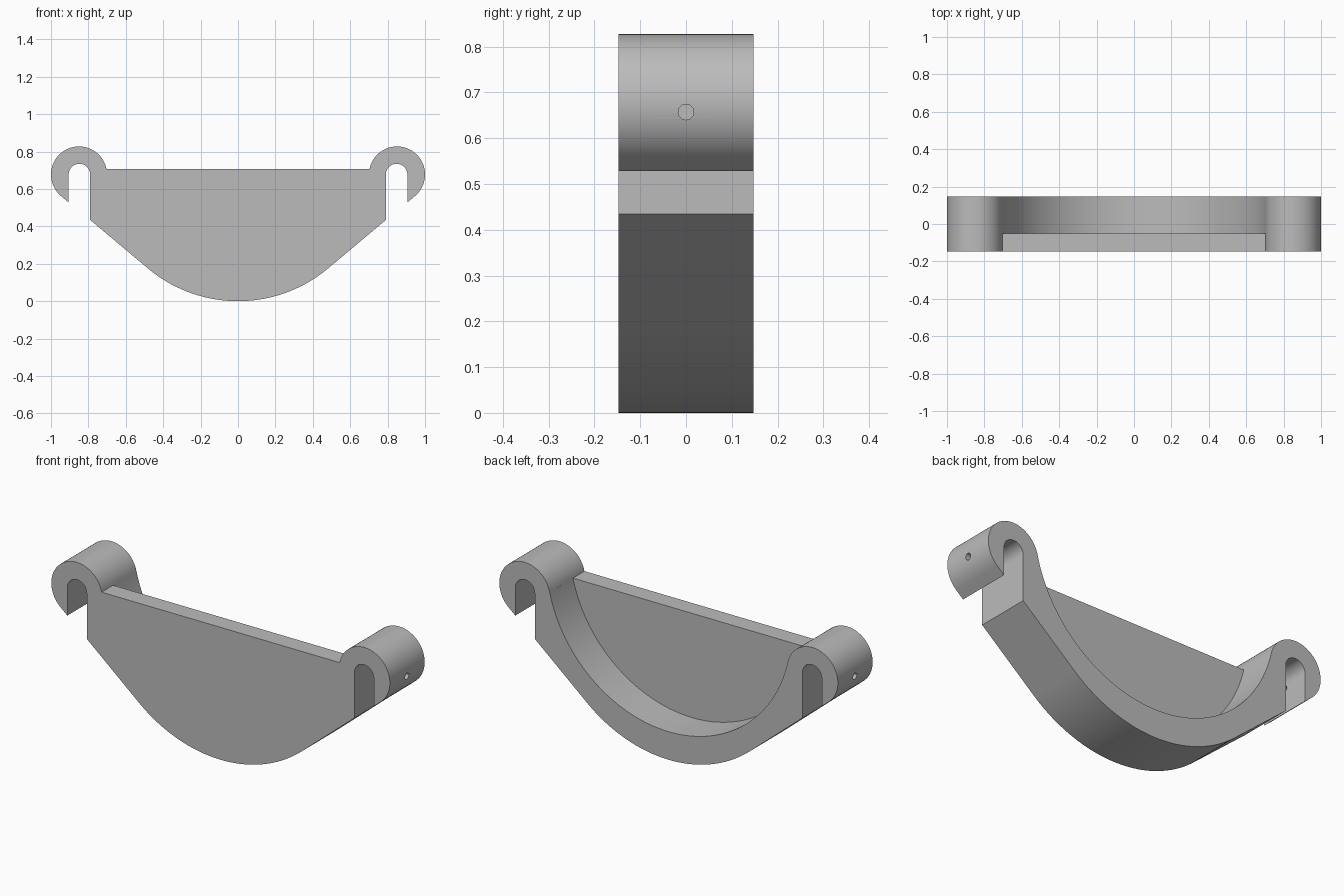
import bpy, bmesh
from math import sin, cos, radians, sqrt
from mathutils import Matrix

cube = bpy.data.objects.get("Cube")
if cube:
    bpy.data.objects.remove(cube, do_unlink=True)

HALF = 0.147            # half of the depth
TOP = 0.707             # top edge of the front plate
HOOK_X, HOOK_Z, HOOK_R = 0.85, 0.677, 0.15
SLOT_X, SLOT_R = 0.848, 0.0575
BOWL_R, POCKET_R, FLOOR = 0.75, 0.722, 0.15

grey = bpy.data.materials.new("plain grey")
grey.use_nodes = True
colour = (0.5, 0.5, 0.5, 1)
grey.diffuse_color = colour
grey.node_tree.nodes["Principled BSDF"].inputs["Base Color"].default_value = colour


def arc(cx, cz, r, start, end, n):
    angles = [radians(start + (end - start) * i / n) for i in range(n + 1)]
    return [(cx + r * cos(a), cz + r * sin(a)) for a in angles]


def mirrored(points):
    """Close a right-hand outline with its mirror image."""
    return points + [(-x, z) for x, z in reversed(points) if x > 1e-5]


def extrude(name, outline, y0, y1):
    bm = bmesh.new()
    face = bm.faces.new([bm.verts.new((x, y0, z)) for x, z in outline])
    new = bmesh.ops.extrude_face_region(bm, geom=[face])["geom"]
    moved = [v for v in new if isinstance(v, bmesh.types.BMVert)]
    bmesh.ops.translate(bm, verts=moved, vec=(0, y1 - y0, 0))
    bmesh.ops.recalc_face_normals(bm, faces=bm.faces)
    return finish(name, bm)


def finish(name, bm):
    mesh = bpy.data.meshes.new(name)
    bm.to_mesh(mesh)
    bm.free()
    mesh.materials.append(grey)
    obj = bpy.data.objects.new(name, mesh)
    bpy.context.collection.objects.link(obj)
    return obj


def cut(target, cutter):
    mod = target.modifiers.new("cut", "BOOLEAN")
    mod.operation, mod.solver, mod.object = "DIFFERENCE", "EXACT", cutter
    bpy.context.view_layer.objects.active = target
    bpy.ops.object.modifier_apply(modifier=mod.name)
    bpy.data.objects.remove(cutter, do_unlink=True)


# Outline of the cradle: bowl, sloped flank, open slot, hook
bowl = arc(0, BOWL_R, BOWL_R, -90, -50, 24)
bx, bz = bowl[-1]
slope = sin(radians(40)) / cos(radians(40))
inner, outer = SLOT_X - SLOT_R, SLOT_X + SLOT_R
hook = arc(HOOK_X, HOOK_Z, HOOK_R, -50, 168.5, 48)
hx, hz = hook[0]
outline = bowl + [(inner, bz + (inner - bx) * slope)]
outline += arc(SLOT_X, HOOK_Z, SLOT_R, 180, 0, 24)
outline += [(outer, hz - (hx - outer) * slope)] + hook
cradle = extrude("cradle", mirrored(outline), -HALF, HALF)

# Round pocket behind the front plate
rim = hook[-1][0]
pocket_z = FLOOR + POCKET_R
pocket = [(rim * sin(radians(a)), 0) for a in range(0, 91, 2)]
pocket = [(x, pocket_z - sqrt(POCKET_R ** 2 - x * x)) for x, _ in pocket]
pocket += [(rim, TOP + 0.2)]
cut(cradle, extrude("pocket_cutter", mirrored(pocket), -0.05, HALF + 0.1))

# Pin hole through the outer wall of each hook
for side in (-1, 1):
    bm = bmesh.new()
    bmesh.ops.create_cone(bm, cap_ends=True, segments=24, radius1=0.017,
                          radius2=0.017, depth=0.2)
    bm.transform(Matrix.Translation((side * 0.96, 0, 0.657))
                 @ Matrix.Rotation(radians(90), 4, "Y"))
    cut(cradle, finish("pin_hole_cutter", bm))

bpy.ops.object.select_all(action="DESELECT")
cradle.select_set(True)
bpy.context.view_layer.objects.active = cradle
bpy.ops.object.shade_smooth_by_angle(angle=radians(25))
